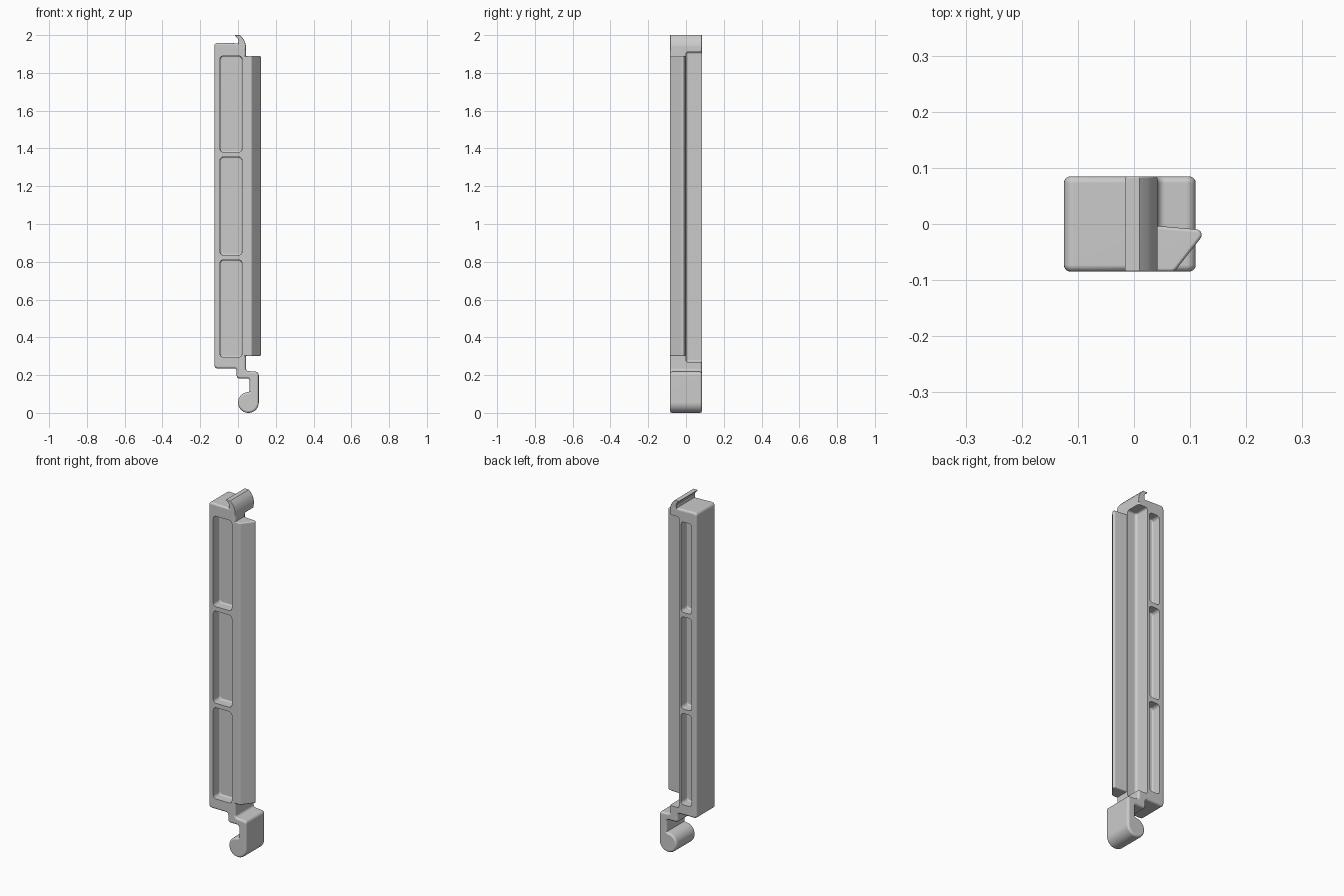
import bpy, bmesh, math
from mathutils import Vector

if "Cube" in bpy.data.objects:
    bpy.data.objects.remove(bpy.data.objects["Cube"])

grey = bpy.data.materials.new("plain_grey")
grey.diffuse_color = (0.6, 0.6, 0.6, 1)
grey.use_nodes = True
grey.node_tree.nodes["Principled BSDF"].inputs["Base Color"].default_value = grey.diffuse_color


def fillet(points, steps=5):
    """Round the corners of a profile given as (x, y, radius)."""
    out = []
    for i, (x, y, r) in enumerate(points):
        p = Vector((x, y))
        if r == 0:
            out.append(p)
            continue
        a = (Vector(points[i - 1][:2]) - p).normalized()
        b = (Vector(points[(i + 1) % len(points)][:2]) - p).normalized()
        half = a.angle(b) / 2
        start, end = p + a * r / math.tan(half), p + b * r / math.tan(half)
        c = p + (a + b).normalized() * r / math.sin(half)
        u, v = start - c, end - c
        ang = u.angle(v)
        for k in range(steps + 1):
            t = k / steps
            out.append(c + (u * math.sin((1 - t) * ang) + v * math.sin(t * ang)) / math.sin(ang))
    return out


def prism(name, points, axis, lo, hi, soft):
    """Extrude a rounded profile along y or z and soften both rims."""
    bm = bmesh.new()
    prof = fillet(points)
    place = (lambda p, d: (p.x, d, p.y)) if axis == 'Y' else (lambda p, d: (p.x, p.y, d))
    rings = [[bm.verts.new(place(p, d)) for p in prof] for d in (lo, hi)]
    n = len(prof)
    caps = [bm.faces.new(r) for r in rings]
    for i in range(n):
        j = (i + 1) % n
        bm.faces.new((rings[0][i], rings[0][j], rings[1][j], rings[1][i]))
    bmesh.ops.recalc_face_normals(bm, faces=bm.faces)
    if soft:
        bmesh.ops.bevel(bm, geom=[e for f in caps for e in f.edges], offset=soft,
                        segments=4, profile=0.5, affect='EDGES', clamp_overlap=False)
        bmesh.ops.remove_doubles(bm, verts=bm.verts, dist=0.00005)
        bmesh.ops.recalc_face_normals(bm, faces=bm.faces)
    me = bpy.data.meshes.new(name)
    bm.to_mesh(me)
    bm.free()
    me.materials.append(grey)
    ob = bpy.data.objects.new(name, me)
    bpy.context.collection.objects.link(ob)
    return ob


def combine(target, tool, op):
    """Apply a boolean and discard the tool."""
    tool.hide_render = True
    m = target.modifiers.new("bool", 'BOOLEAN')
    m.object, m.operation, m.solver = tool, op, 'EXACT'
    bpy.context.view_layer.objects.active = target
    bpy.ops.object.modifier_apply(modifier=m.name)
    print(tool.name, op, len(target.data.polygons))
    bpy.data.objects.remove(tool)


# bar with hooked foot, drawn as a front outline
ring = [(0.055 + 0.055 * math.cos(math.radians(a)), 0.055 + 0.055 * math.sin(math.radians(a)), 0)
        for a in range(90, 361, 10)]
outline = [(-0.125, 0.235, 0.018), (-0.007, 0.235, 0.012), (-0.007, 0.182, 0.015),
           (0.062, 0.182, 0.012), (0.062, 0.114, 0)] + ring + [
           (0.11, 0.217, 0.018), (0.042, 0.222, 0.014), (0.042, 1.955, 0.016),
           (-0.125, 1.96, 0.018)]
bar = prism("bar", outline, 'Y', -0.085, 0.085, 0.012)

# long channel in the back right corner
channel = [(-0.015, 0.0, 0.014), (0.3, 0.0, 0), (0.3, 0.3, 0), (-0.015, 0.3, 0)]
combine(bar, prism("channel_cutter", channel, 'Z', 0.27, 1.91, 0.01), 'DIFFERENCE')

# slanted ridge along the front right side
ridge = [(0.025, -0.085, 0), (0.072, -0.085, 0.012), (0.13, -0.011, 0.01), (0.025, -0.002, 0)]
combine(bar, prism("ridge", ridge, 'Z', 0.30, 1.89, 0.006), 'UNION')

# three pockets in the front and three narrower ones in the back
for z0, z1 in ((0.295, 0.81), (0.835, 1.355), (1.38, 1.89)):
    for x1, y0, y1 in ((0.021, -0.2, -0.03), (-0.028, 0.03, 0.2)):
        rect = [(-0.095, z0, 0.018), (x1, z0, 0.018), (x1, z1, 0.018), (-0.095, z1, 0.018)]
        combine(bar, prism("pocket_cutter", rect, 'Y', y0, y1, 0.008), 'DIFFERENCE')

# curved lip on top
lip = [(0.0, 1.925, 0), (0.0415, 1.925, 0), (0.0415, 1.945, 0), (0.036, 1.967, 0),
       (0.025, 1.985, 0), (0.01, 2.0, 0), (-0.016, 2.0, 0), (-0.014, 1.994, 0),
       (-0.003, 1.986, 0), (0.003, 1.972, 0), (0.0, 1.955, 0)]
combine(bar, prism("lip", lip, 'Y', -0.0845, 0.0845, 0.003), 'UNION')

# smooth finish
bpy.ops.object.select_all(action='DESELECT')
bar.select_set(True)
bpy.context.view_layer.objects.active = bar
bpy.ops.object.shade_smooth_by_angle(angle=math.radians(32))
wn = bar.modifiers.new("weighted", 'WEIGHTED_NORMAL')
wn.keep_sharp = True
